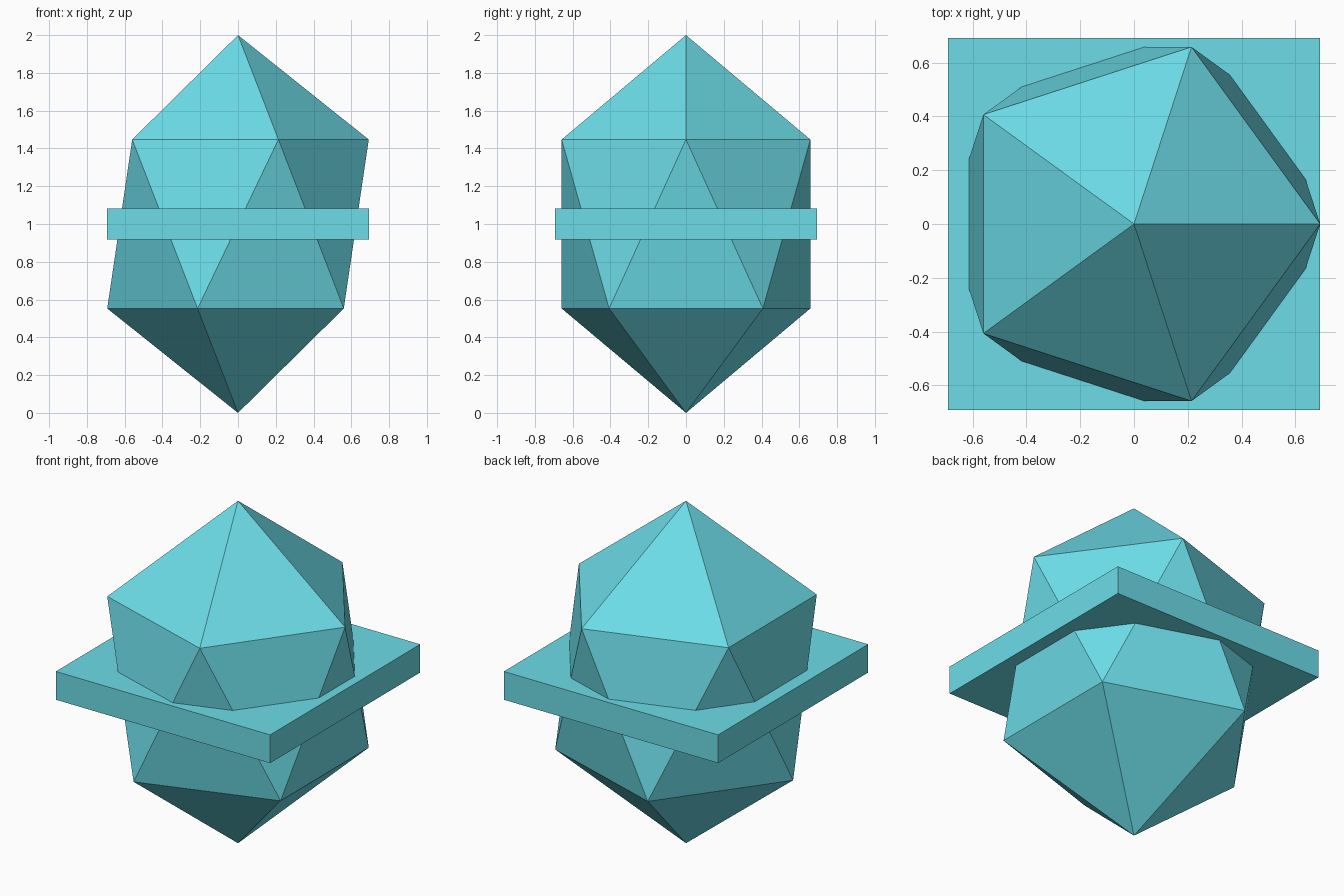
import bpy

if "Cube" in bpy.data.objects:
    bpy.data.objects.remove(bpy.data.objects["Cube"])

MID_Z = 1.0

mat = bpy.data.materials.new("turquoise")
mat.diffuse_color = (0.15, 0.72, 0.81, 1.0)
mat.use_nodes = True
mat.node_tree.nodes["Principled BSDF"].inputs["Base Color"].default_value = mat.diffuse_color


def finish(name, scale):
    """Name the active object, bake its scale and colour it."""
    obj = bpy.context.object
    obj.name = name
    obj.scale = scale
    bpy.ops.object.transform_apply(location=False, rotation=False, scale=True)
    obj.data.materials.append(mat)
    return obj


# Tall faceted crystal: a 20-sided solid squeezed in width
bpy.ops.mesh.primitive_ico_sphere_add(subdivisions=1, radius=1, location=(0, 0, MID_Z))
finish("crystal", (0.774, 0.774, 1.0))

# Thin square plate around the middle
bpy.ops.mesh.primitive_cube_add(size=1, location=(0, 0, MID_Z))
finish("middle_plate", (1.385, 1.385, 0.165))
